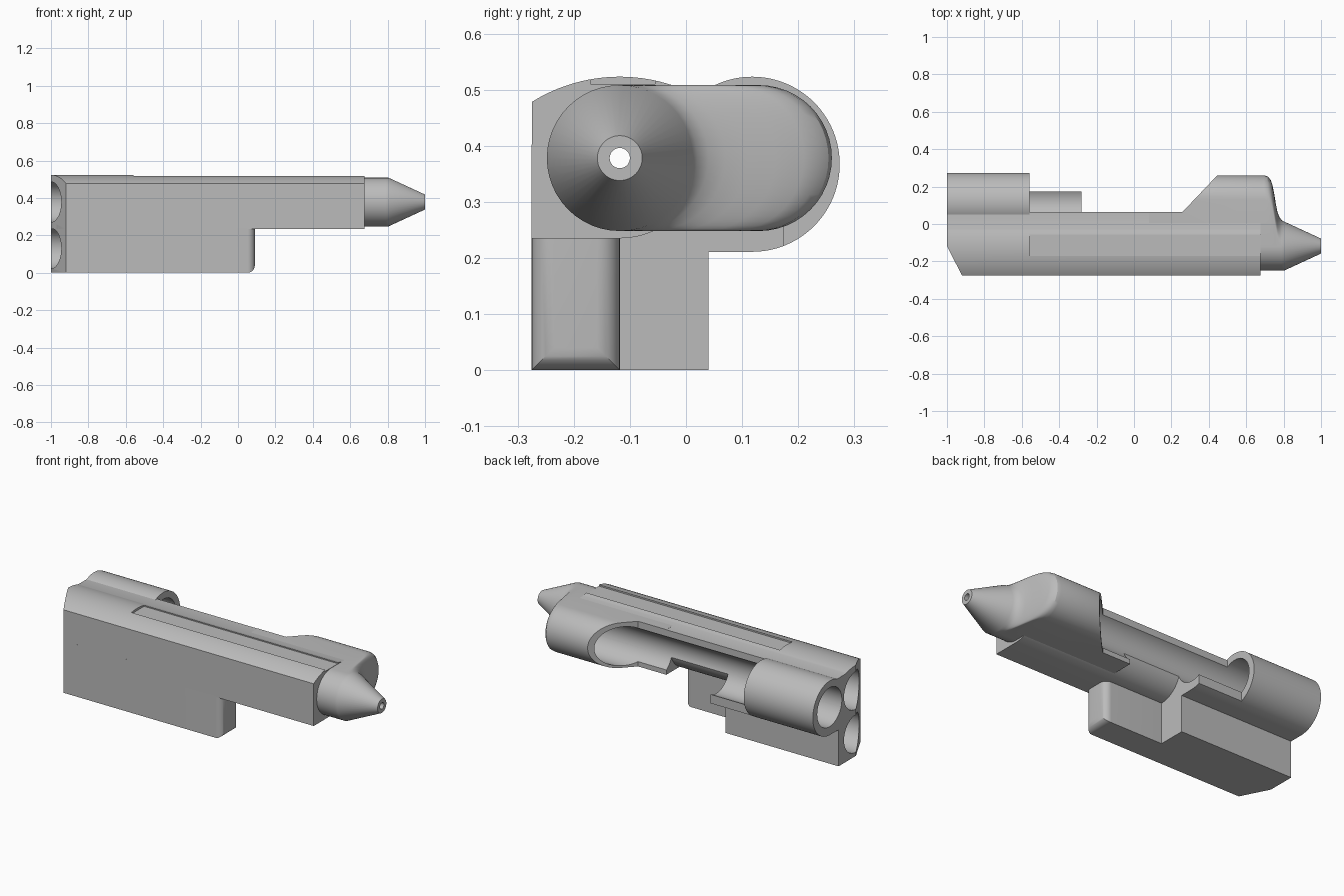
import bpy
import bmesh
from math import radians, cos, sin, pi

cube = bpy.data.objects.get("Cube")
if cube:
    bpy.data.objects.remove(cube, do_unlink=True)

grey = bpy.data.materials.new("plain grey")
grey.use_nodes = True
COLOUR = (0.5, 0.5, 0.5, 1)
grey.diffuse_color = COLOUR
grey.node_tree.nodes["Principled BSDF"].inputs["Base Color"].default_value = COLOUR

FRONT_Y, BARREL_Y, BACK_Y = -0.275, -0.118, 0.118


def finish(name, bm):
    bmesh.ops.remove_doubles(bm, verts=bm.verts, dist=0.0002)
    bmesh.ops.recalc_face_normals(bm, faces=bm.faces)
    mesh = bpy.data.meshes.new(name)
    bm.to_mesh(mesh)
    bm.free()
    mesh.materials.append(grey)
    obj = bpy.data.objects.new(name, mesh)
    bpy.context.collection.objects.link(obj)
    return obj


def loft(name, rings):
    """Skin a list of equal-length closed rings and cap both ends."""
    bm = bmesh.new()
    loops = [[bm.verts.new(p) for p in ring] for ring in rings]
    n = len(loops[0])
    for a, b in zip(loops, loops[1:]):
        for i in range(n):
            j = (i + 1) % n
            bm.faces.new((a[i], a[j], b[j], b[i]))
    bm.faces.new(loops[0])
    bm.faces.new(loops[-1])
    return finish(name, bm)


def along_x(name, profile, x0, x1):
    return loft(name, [[(x, y, z) for y, z in profile] for x in (x0, x1)])


def along_z(name, plan, z0=-0.1, z1=0.7):
    return loft(name, [[(x, y, z) for x, y in plan] for z in (z0, z1)])


def arc(y, z, r, a0, a1, n=24):
    angles = [radians(a0 + (a1 - a0) * i / n) for i in range(n + 1)]
    return [(y + r * cos(a), z + r * sin(a)) for a in angles]


def rect(y0, y1, z0, z1):
    return [(y0, z0), (y1, z0), (y1, z1), (y0, z1)]


def bore(name, y, z, r, x0, x1):
    return along_x(name, arc(y, z, r, 0, 360, 64)[:-1], x0, x1)


def cut(obj, *cutters):
    for c in cutters:
        mod = obj.modifiers.new("cut", 'BOOLEAN')
        mod.operation, mod.solver, mod.object = 'DIFFERENCE', 'EXACT', c
    bpy.context.view_layer.update()
    graph = bpy.context.evaluated_depsgraph_get()
    mesh = bpy.data.meshes.new_from_object(obj.evaluated_get(graph))
    obj.modifiers.clear()
    obj.data = mesh


# Upper body: shallow crowned top, flat front, round underside, rear lip
top = arc(BARREL_Y, 0.227, 0.296, 72, 122)
upper_body = along_x(
    "upper_body",
    [(FRONT_Y, 0.235)] + arc(BARREL_Y, 0.38, 0.145, -90, 0)
    + [(0.065, 0.42), (0.065, 0.507)] + top, -1, 0.675)

# Lower block and its rounded narrow end
lower_block = along_x("lower_block", rect(FRONT_Y, 0.04, 0, 0.3), -1, -0.28)
lower_nose = along_x("lower_nose", rect(FRONT_Y, BARREL_Y, 0, 0.24), -0.3, 0.09)
bm = bmesh.new()
bm.from_mesh(lower_nose.data)
edges = [e for e in bm.edges
         if all(v.co.x > 0.08 for v in e.verts) and any(v.co.z < 0.1 for v in e.verts)]
bmesh.ops.bevel(bm, geom=edges, offset=0.04, segments=8, profile=0.5, affect='EDGES')
bm.to_mesh(lower_nose.data)
bm.free()

# Rear tube and the open tray that continues from it
rear_tube = along_x(
    "rear_tube", [(0, 0.21)] + arc(BACK_Y, 0.367, 0.156, -90, 120, 56) + [(0, 0.45)],
    -1, -0.56)
tray = along_x(
    "tray", [(0, 0.21)] + arc(BACK_Y, 0.367, 0.156, -90, -68.6, 8)
    + [(0.175, 0.367), (0, 0.367)], -0.56, -0.28)


# Nose shell: a rounded slot section that sweeps into a cone
def slot_ring(x, y, r):
    section = arc(y, 0.378, r, -90, 90) + arc(BARREL_Y, 0.378, r, 90, 270)
    return [(x, a, b) for a, b in section]


stations = [(0.08, 0.13), (0.695, 0.13), (0.715, 0.124), (0.73, 0.107), (0.74, 0.08),
            (0.75, 0.03), (0.758, -0.02), (0.766, -0.06), (0.776, -0.09),
            (0.79, -0.11), (0.805, BARREL_Y)]
nose_shell = loft("nose_shell", [slot_ring(x, y, 0.13) for x, y in stations]
                  + [slot_ring(1, BARREL_Y, 0.04)])

# Cutters
upper_bore = bore("upper_bore", BARREL_Y, 0.378, 0.108, -1.1, 0.66)
lower_bore = bore("lower_bore", BARREL_Y, 0.13, 0.108, -1.1, -0.32)
tip_bore = bore("tip_bore", BARREL_Y, 0.378, 0.018, 0.6, 1.1)
channel = bore("channel", 0.122, 0.372, 0.112, -1.1, 0.64)
top_slot = along_x("top_slot", rect(-0.17, -0.055, 0.51, 0.6), -0.56, 0.7)
corner = along_z("corner", [(-1, BARREL_Y), (-0.907, -0.3), (-1.1, -0.3), (-1.1, BARREL_Y)])
mouth = along_z("mouth", [(0, 0.065), (0.26, 0.065), (0.45, 0.265), (0.45, 0.4), (0, 0.4)])

cut(upper_body, upper_bore, tip_bore, channel, top_slot, corner)
cut(lower_block, upper_bore, lower_bore, channel, corner)
cut(rear_tube, channel, upper_bore)
cut(tray, channel, upper_bore)
cut(nose_shell, mouth, upper_bore, channel, tip_bore)

for helper in (upper_bore, lower_bore, tip_bore, channel, top_slot, corner, mouth):
    bpy.data.objects.remove(helper, do_unlink=True)

# Smooth curves, crisp edges
for part in (upper_body, lower_block, lower_nose, rear_tube, tray, nose_shell):
    part.data.shade_smooth()
    part.data.set_sharp_from_angle(angle=radians(28))
